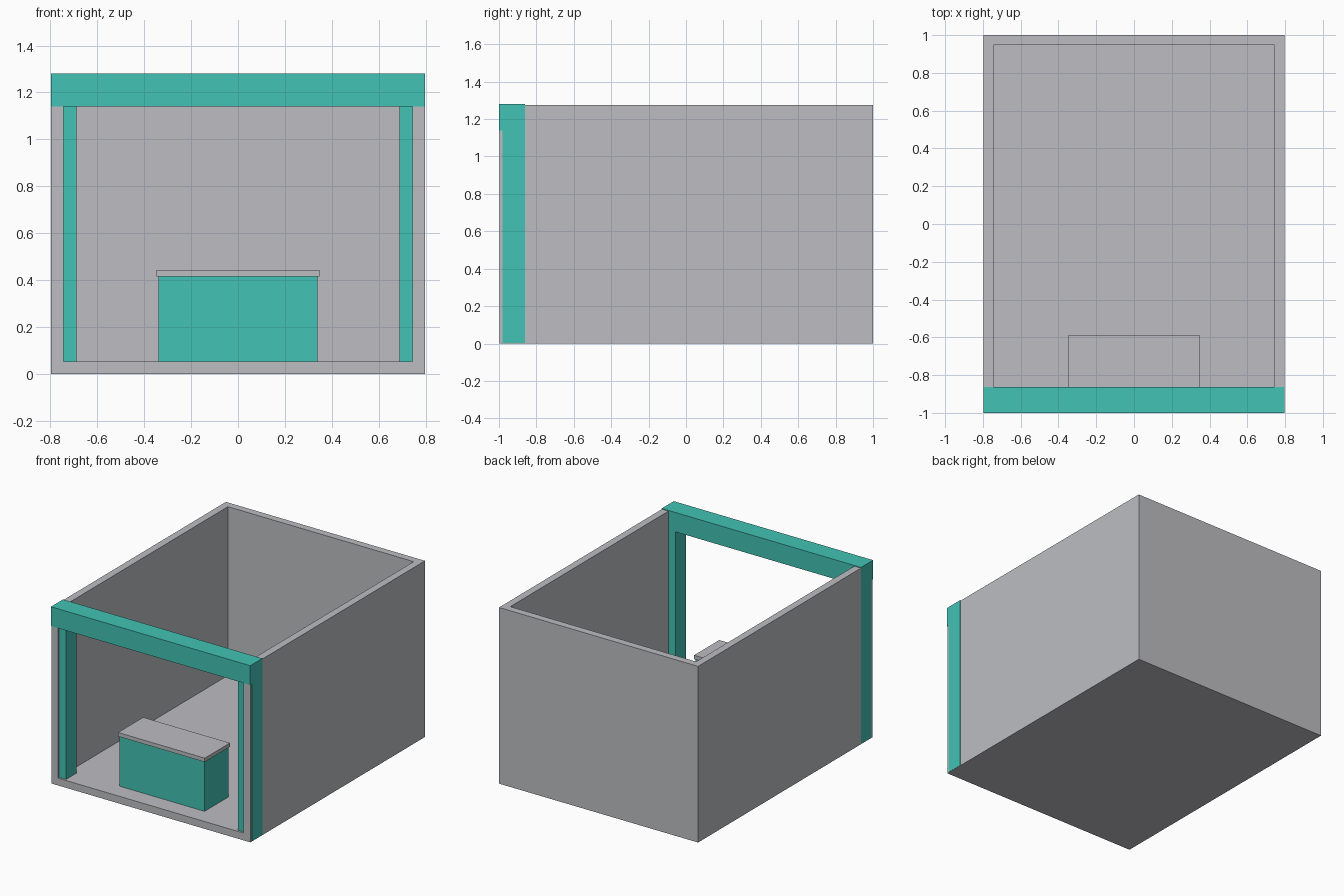
import bpy

old = bpy.data.objects.get("Cube")
if old:
    bpy.data.objects.remove(old, do_unlink=True)


def material(name, rgb):
    mat = bpy.data.materials.new(name)
    mat.use_nodes = True
    mat.diffuse_color = (*rgb, 1)
    mat.node_tree.nodes["Principled BSDF"].inputs["Base Color"].default_value = (*rgb, 1)
    return mat


def box(name, xs, ys, zs, mat):
    """Box spanning the given (low, high) range on each axis."""
    spans = (xs, ys, zs)
    bpy.ops.mesh.primitive_cube_add(size=1)
    obj = bpy.context.object
    obj.name = obj.data.name = name
    obj.location = [(lo + hi) / 2 for lo, hi in spans]
    obj.scale = [hi - lo for lo, hi in spans]
    bpy.ops.object.transform_apply(location=True, rotation=False, scale=True)
    if mat:
        obj.data.materials.append(mat)
    return obj


grey = material("light grey", (0.51, 0.515, 0.54))
teal = material("teal", (0.055, 0.54, 0.457))

HALF = 0.797      # half width of the booth
WALL = 0.053      # wall and floor thickness
PROUD = 0.001     # trim stands just outside the walls
FRONT = -1.0
BEAM_BASE = 1.14
BEAM_TOP = 1.28
TRIM_BACK = -0.862

# Open-topped, open-fronted shell: floor and three walls
shell = box("booth_shell", (-HALF, HALF), (FRONT + 0.003, 1), (0, 1.275), grey)
inner = HALF - WALL
cutter = box("shell_cutter", (-inner, inner), (-1.5, 1 - WALL), (WALL, 2), None)
cutter.hide_render = True
cut = shell.modifiers.new("hollow", "BOOLEAN")
cut.operation = "DIFFERENCE"
cut.solver = "EXACT"
cut.object = cutter
bpy.context.view_layer.objects.active = shell
bpy.ops.object.modifier_apply(modifier=cut.name)
bpy.data.objects.remove(cutter, do_unlink=True)

# Beam across the open front
box("front_beam", (-HALF - PROUD, HALF + PROUD), (FRONT, TRIM_BACK),
    (BEAM_BASE, BEAM_TOP), teal)

# Posts set into the side walls under the beam
for side, sign in (("left", 1), ("right", -1)):
    xs = sorted((sign * 0.688, sign * (HALF + PROUD)))
    box(side + "_post", xs, (-0.982, TRIM_BACK), (0.002, BEAM_BASE), teal)

# Counter with an overhanging top
box("counter_body", (-0.34, 0.34), (-0.868, -0.597), (0.01, 0.415), teal)
box("counter_top", (-0.347, 0.347), (-0.876, -0.588), (0.415, 0.443), grey)
